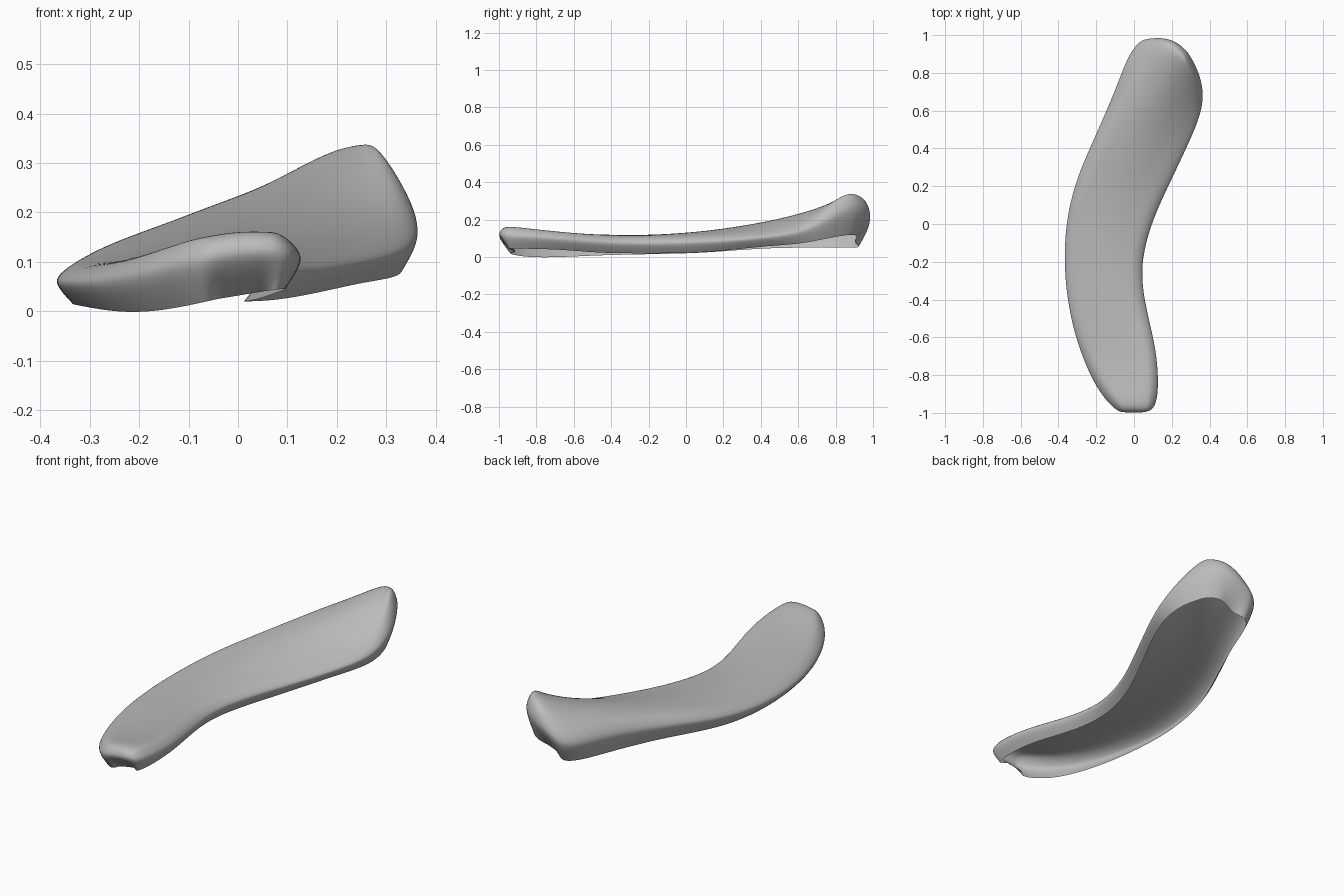
import bpy
import bmesh
import math
from mathutils import Vector

cube = bpy.data.objects.get("Cube")
if cube:
    bpy.data.objects.remove(cube, do_unlink=True)

# Cross stations from front to back:
# left x, left y, right x, right y, left z, right z, crown, left rim z, right rim z
STATIONS = [
    (-.07, -.97, .08, -.97, .155, .165, .01, .02, .045),
    (-.165, -.86, .095, -.85, .125, .155, .005, -.002, .045),
    (-.245, -.68, .08, -.66, .1, .135, .005, -.002, .04),
    (-.307, -.47, .025, -.45, .09, .115, .015, .01, .02),
    (-.338, -.2, -.008, -.22, .09, .11, .015, .015, .02),
    (-.318, .05, .06, .03, .11, .115, .02, .02, .02),
    (-.262, .25, .15, .22, .142, .12, .025, .035, .035),
    (-.162, .47, .255, .44, .178, .135, .035, .05, .06),
    (-.062, .7, .333, .62, .215, .17, .055, .05, .07),
    (-.005, .86, .328, .75, .22, .27, .055, .05, .1),
    (.05, .95, .27, .87, .22, .365, .04, .05, .12),
]
COLUMNS = 7
# Side wall rings: outward offset and share of the drop to the rim
WALL = ((.035, .28), (.04, .48), (.02, .8), (.005, 1))
END_TUCK = .06

bone_grey = bpy.data.materials.new("bone_grey")
bone_grey.use_nodes = True
colour = (.5, .5, .5, 1)
bone_grey.diffuse_color = colour
bone_grey.node_tree.nodes["Principled BSDF"].inputs["Base Color"].default_value = colour


def mix(a, b, t):
    return a + (b - a) * t


# Top surface, with the height of the lower rim kept for each vertex
bm = bmesh.new()
grid, rim_height = [], {}
last = len(STATIONS) - 1
for row, (xl, yl, xr, yr, zl, zr, crown, rim_l, rim_r) in enumerate(STATIONS):
    line = []
    for column in range(COLUMNS):
        t = column / (COLUMNS - 1)
        arch = math.sin(math.pi * t)
        bow = .04 * arch if row == last else 0
        vert = bm.verts.new((mix(xl, xr, t) + bow / 2, mix(yl, yr, t) + bow,
                             mix(zl, zr, t) + crown * arch))
        rim_height[vert] = mix(rim_l, rim_r, t) + bow / 2
        line.append(vert)
    grid.append(line)
for near, far in zip(grid, grid[1:]):
    for i in range(COLUMNS - 1):
        bm.faces.new((near[i], near[i + 1], far[i + 1], far[i]))

# Side walls: bulge out below the top edge, then tuck in to the open rim,
# further under at the two ends
loop = (grid[0][:-1] + [line[-1] for line in grid[:-1]]
        + grid[-1][:0:-1] + [line[0] for line in grid[:0:-1]])
count = len(loop)
rings = [loop]
for outward, drop in WALL:
    ring = []
    for i, vert in enumerate(loop):
        along = loop[(i + 1) % count].co - loop[i - 1].co
        normal = Vector((along.y, -along.x, 0)).normalized()
        place = vert.co + normal * (outward - END_TUCK * drop ** 2 * normal.y ** 4)
        place.z = mix(vert.co.z, rim_height[vert], drop)
        ring.append(bm.verts.new(place))
    rings.append(ring)
for upper, lower in zip(rings, rings[1:]):
    for i in range(count):
        j = (i + 1) % count
        bm.faces.new((upper[i], lower[i], lower[j], upper[j]))

mesh = bpy.data.meshes.new("curved_shell")
bm.to_mesh(mesh)
bm.free()
shell = bpy.data.objects.new("curved_shell", mesh)
bpy.context.collection.objects.link(shell)
mesh.materials.append(bone_grey)
bpy.context.view_layer.objects.active = shell
shell.select_set(True)

# Smooth the shell
smooth = shell.modifiers.new("smooth", "SUBSURF")
smooth.levels = smooth.render_levels = 3
bpy.ops.object.modifier_apply(modifier=smooth.name)
bpy.ops.object.shade_smooth_by_angle(angle=math.radians(60))
